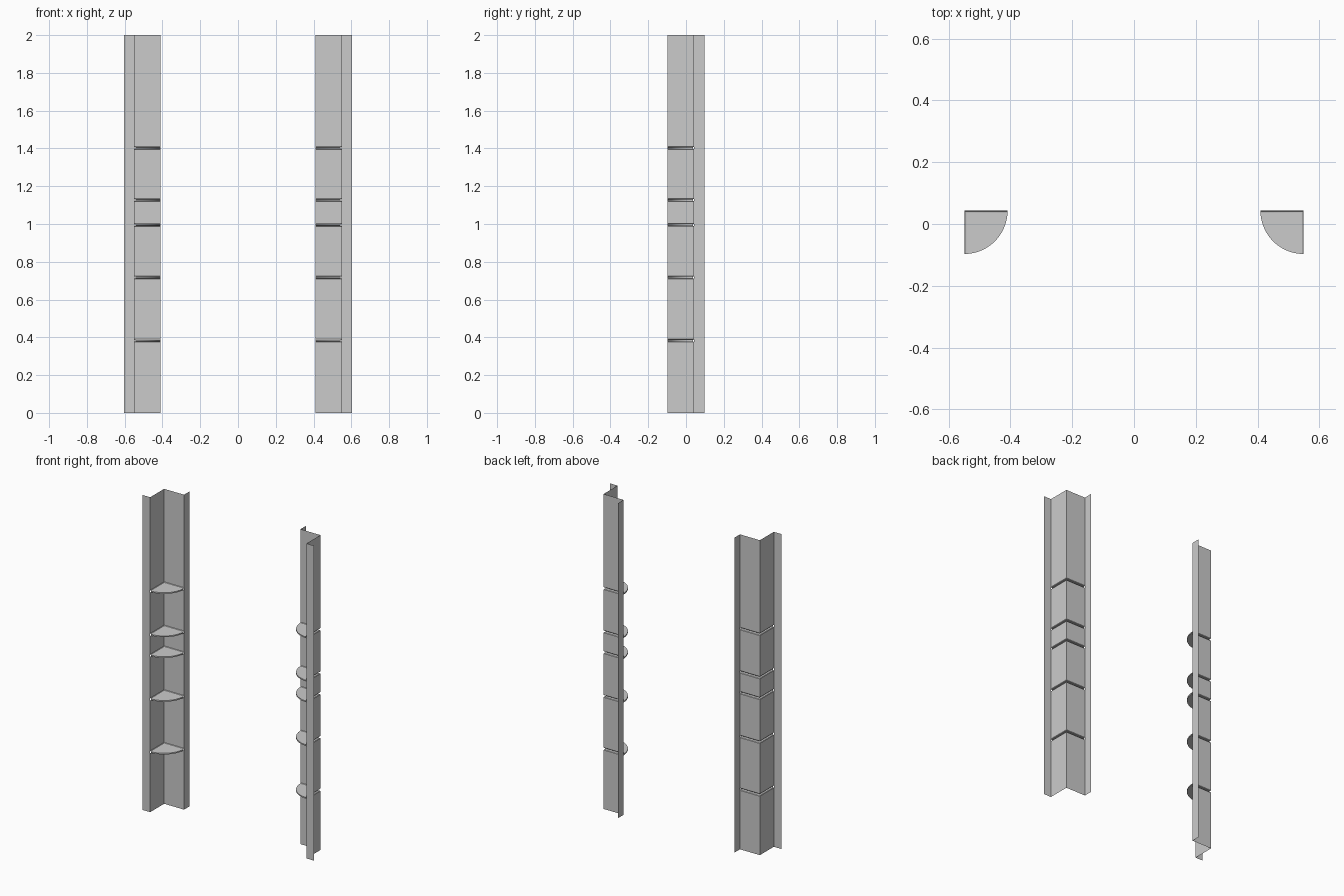
import bpy, bmesh, math

if "Cube" in bpy.data.objects:
    bpy.data.objects.remove(bpy.data.objects["Cube"])

H = 2.0                     # post height
CX, CY = -0.549, 0.043      # inner fold of the left post
R, F = 0.140, 0.054         # panel width, flange width
HEIGHTS = [0.382, 0.717, 0.995, 1.127, 1.402]
T, LIP, D = 0.004, 0.008, 0.007   # shelf half thickness, slot half opening, lip depth


def at(u, v, z):
    """Local coordinates measured from the fold, opening toward the front."""
    return (CX + u, CY - v, z)


def loft(bm, rows):
    """Open sheet through rows of points."""
    vs = [[bm.verts.new(p) for p in row] for row in rows]
    for a, b in zip(vs, vs[1:]):
        for i in range(len(a) - 1):
            bm.faces.new((a[i], a[i + 1], b[i + 1], b[i]))
    return vs


def finish(name, bm):
    bmesh.ops.remove_doubles(bm, verts=bm.verts, dist=1e-5)
    bmesh.ops.recalc_face_normals(bm, faces=bm.faces)
    me = bpy.data.meshes.new(name)
    bm.to_mesh(me)
    bm.free()
    ob = bpy.data.objects.new(name, me)
    bpy.context.collection.objects.link(ob)
    m = ob.modifiers.new("other_side", 'MIRROR')
    m.use_axis[0] = True
    m.use_mirror_merge = False
    bpy.context.view_layer.objects.active = ob
    ob.select_set(True)
    bpy.ops.object.shade_smooth_by_angle(angle=math.radians(25))
    ob.select_set(False)
    return ob


# Folded sheet post: flanges run full height, panels curl inward at each slot
bm = bmesh.new()
loft(bm, [[at(-F, R, z), at(0, R, z)] for z in (0, H)])
loft(bm, [[at(R, 0, z), at(R, -F, z)] for z in (0, H)])


def panel_row(z, d):
    return [at(d, R, z), at(d, d, z), at(R, d, z)]


bottom = [(0, 0)]
for z in HEIGHTS + [None]:
    if z is None:
        rows = bottom + [(H, 0)]
    else:
        rows = bottom + [(z - LIP, 0), (z - T - 0.001, D * 0.35), (z - T, D)]
        bottom = [(z + T, D), (z + T + 0.001, D * 0.35), (z + LIP, 0)]
    loft(bm, [panel_row(a, d) for a, d in rows])
finish("folded_post", bm)

# Quarter-round hollow shelves, open to the slot at the back
bm = bmesh.new()
N = 20
a0 = math.asin(D / R)
arc = [a0 + (math.pi / 2 - 2 * a0) * i / N for i in range(N + 1)]
for z in HEIGHTS:
    rim = loft(bm, [[at(R * math.cos(a), R * math.sin(a), z + s * T) for a in arc]
                    for s in (-1, 1)])
    for s, edge in zip((-1, 1), rim):
        bm.faces.new([bm.verts.new(at(D, D, z + s * T))] + edge)
finish("corner_shelves", bm)
